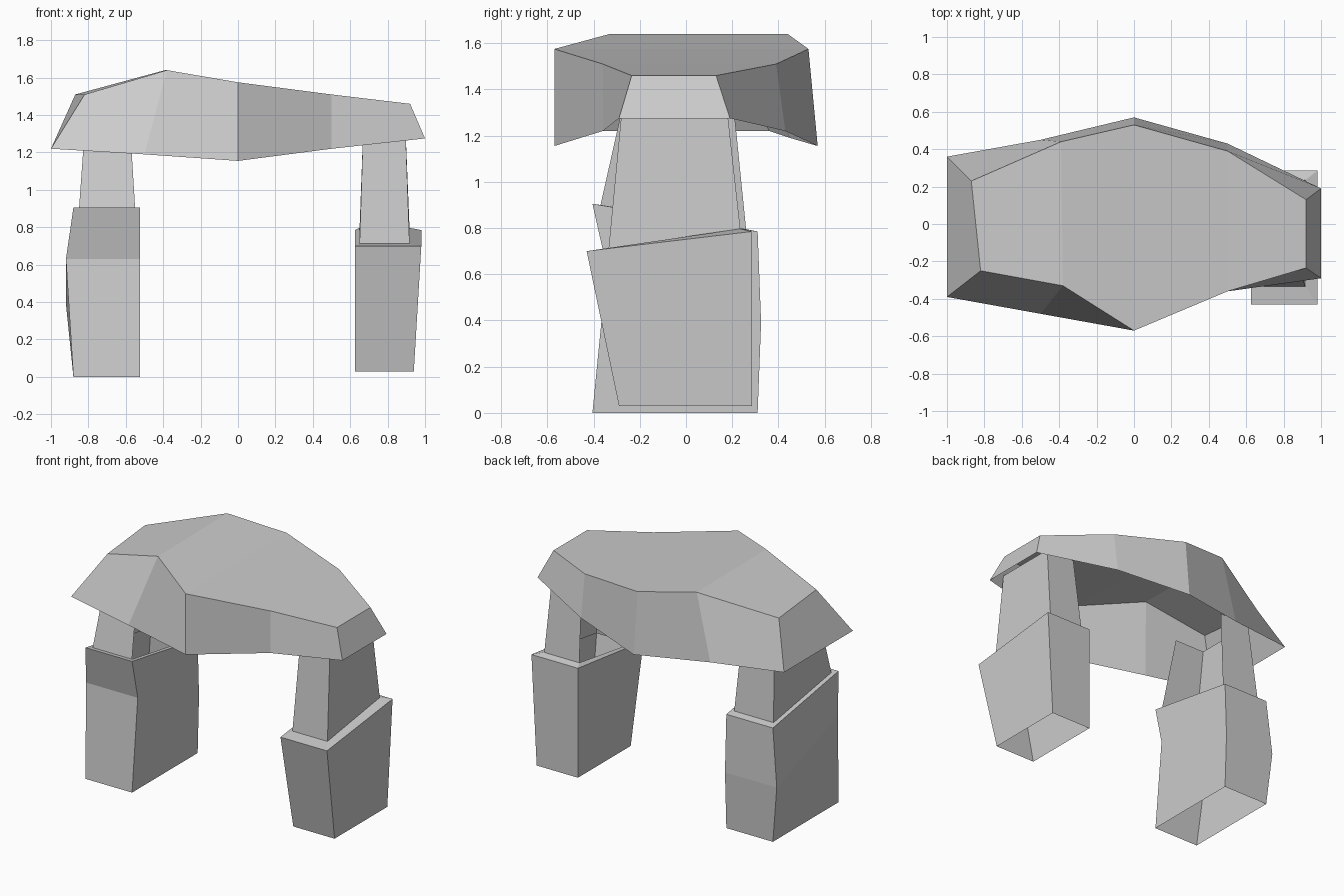
import bpy, bmesh

if "Cube" in bpy.data.objects:
    bpy.data.objects.remove(bpy.data.objects["Cube"])


def finish(name, bm):
    bmesh.ops.recalc_face_normals(bm, faces=bm.faces[:])
    me = bpy.data.meshes.new(name)
    bm.to_mesh(me)
    bm.free()
    ob = bpy.data.objects.new(name, me)
    bpy.context.collection.objects.link(ob)
    return ob


# Capstone: open-bottomed shell lofted along x
# each section: front rim, front top, back top, back rim
sections = [
    [(-1, -.39, 1.22), (-.82, -.25, 1.51), (-.87, .23, 1.51), (-1, .36, 1.22)],
    [(-.5, -.48, 1.19), (-.38, -.33, 1.64), (-.39, .44, 1.64), (-.5, .45, 1.19)],
    [(0, -.57, 1.155), (0, -.57, 1.575), (0, .53, 1.575), (0, .57, 1.155)],
    [(.5, -.36, 1.22), (.5, -.36, 1.51), (.5, .39, 1.51), (.5, .43, 1.22)],
    [(1, -.29, 1.275), (.92, -.235, 1.46), (.92, .13, 1.46), (1, .19, 1.275)],
]
bm = bmesh.new()
rows = [[bm.verts.new(p) for p in s] for s in sections]
for a, b in zip(rows, rows[1:]):
    for i in range(3):
        bm.faces.new((a[i], b[i], b[i + 1], a[i + 1]))
bm.faces.new(rows[0])
bm.faces.new(rows[-1])
finish("capstone", bm)


def leg(name, rings, open_side):
    """Stack of four-cornered rings: x0, x1, front (y, z), back (y, z).
    The last band is the upper stone, left open towards the arch."""
    bm = bmesh.new()
    loops = []
    for x0, x1, (fy, fz), (by, bz) in rings:
        pts = [(x0, fy, fz), (x1, fy, fz), (x1, by, bz), (x0, by, bz)]
        loops.append([bm.verts.new(p) for p in pts])
    for n, (a, b) in enumerate(zip(loops, loops[1:])):
        for i in range(4):
            if n == len(loops) - 2 and i == open_side:
                continue
            j = (i + 1) % 4
            bm.faces.new((a[i], a[j], b[j], b[i]))
    finish(name, bm)


# Left leg: foot, bulge, shoulder rim, ledge, upper stone
leg("left_leg", [
    (-.88, -.525, (-.405, 0), (.31, 0)),
    (-.92, -.525, (-.343, .63), (.325, .39)),
    (-.88, -.525, (-.405, .905), (.31, .785)),
    (-.85, -.55, (-.37, .90), (.26, .795)),
    (-.815, -.58, (-.26, 1.39), (.20, 1.39)),
], 1)

# Right leg: foot, shoulder rim, ledge, upper stone
leg("right_leg", [
    (.625, .94, (-.29, .03), (.285, .03)),
    (.625, .98, (-.43, .70), (.285, .785)),
    (.65, .917, (-.335, .712), (.235, .797)),
    (.67, .895, (-.275, 1.34), (.175, 1.34)),
], 3)
